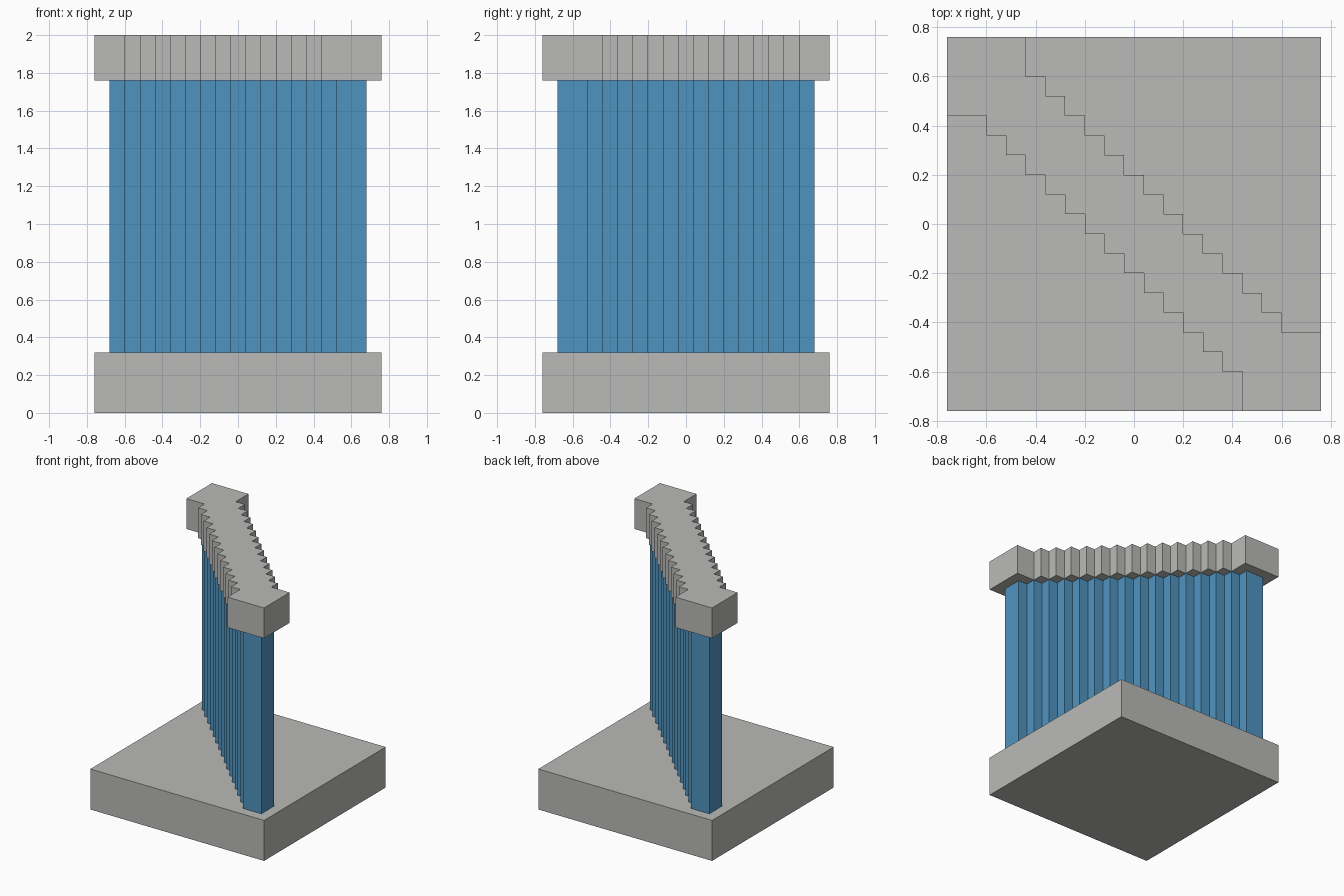
import bpy
import bmesh

cube = bpy.data.objects.get("Cube")
if cube:
    bpy.data.objects.remove(cube, do_unlink=True)

STEP = 0.08


def make_material(name, colour):
    mat = bpy.data.materials.new(name)
    mat.use_nodes = True
    mat.diffuse_color = colour
    mat.node_tree.nodes["Principled BSDF"].inputs["Base Color"].default_value = colour
    return mat


def extrude_outline(name, outline, z0, z1, mat):
    """Raise a flat outline into a prism between two heights."""
    bm = bmesh.new()
    face = bm.faces.new([bm.verts.new((x, y, z0)) for x, y in outline])
    result = bmesh.ops.extrude_face_region(bm, geom=[face])
    top = [v for v in result["geom"] if isinstance(v, bmesh.types.BMVert)]
    bmesh.ops.translate(bm, verts=top, vec=(0, 0, z1 - z0))
    bmesh.ops.recalc_face_normals(bm, faces=bm.faces)
    mesh = bpy.data.meshes.new(name)
    bm.to_mesh(mesh)
    bm.free()
    mesh.materials.append(mat)
    obj = bpy.data.objects.new(name, mesh)
    bpy.context.collection.objects.link(obj)
    return obj


def diagonal_steps(end, block):
    """Stepped diagonal strip with a square block at each end."""
    x, y = block - end, 0.6
    side = [(x, end)]
    while x < 0.61:
        side += [(x, y), (x + STEP, y)]
        x, y = x + STEP, y - STEP
    side[-1] = (end, side[-1][1])
    # The other side is the same run turned half way round
    other = [(-px, -py) for px, py in side]
    return [(-end, end)] + side + [(end, -end)] + other


grey = make_material("light grey", (0.491, 0.491, 0.479, 1))
blue = make_material("pane blue", (0.078, 0.296, 0.527, 1))

# Square base slab
extrude_outline("base", [(-0.76, -0.76), (0.76, -0.76), (0.76, 0.76), (-0.76, 0.76)],
                0.0, 0.32, grey)
# Thin stepped wall across the diagonal
extrude_outline("diagonal_wall", diagonal_steps(0.68, 0.16), 0.32, 1.76, blue)
# Wider stepped cap on top
extrude_outline("diagonal_cap", diagonal_steps(0.76, 0.32), 1.76, 2.0, grey)
